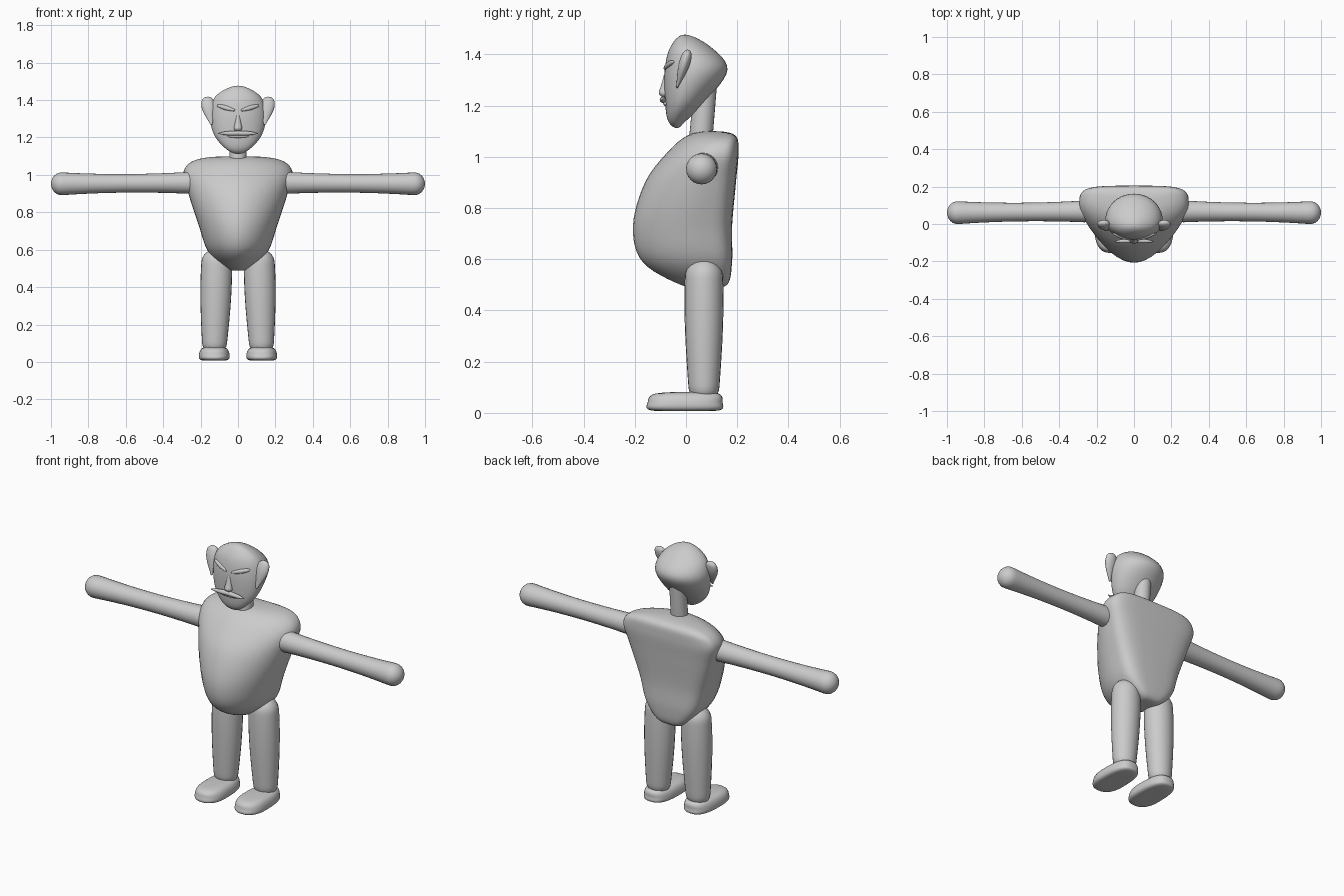
import bpy, bmesh, math
from mathutils import Vector

if "Cube" in bpy.data.objects:
    bpy.data.objects.remove(bpy.data.objects["Cube"])

clay = bpy.data.materials.new("plain_grey")
clay.use_nodes = True
clay.diffuse_color = (0.6, 0.6, 0.6, 1)
clay.node_tree.nodes["Principled BSDF"].inputs["Base Color"].default_value = clay.diffuse_color


def skin(name, rings):
    """Join rings of points into one smooth closed surface."""
    bm = bmesh.new()
    loops = [[bm.verts.new(point) for point in ring] for ring in rings]
    for lower, upper in zip(loops, loops[1:]):
        for k in range(len(lower)):
            bm.faces.new((lower[k - 1], lower[k], upper[k], upper[k - 1]))
    bmesh.ops.remove_doubles(bm, verts=bm.verts, dist=0.0002)
    bmesh.ops.recalc_face_normals(bm, faces=bm.faces)
    mesh = bpy.data.meshes.new(name)
    bm.to_mesh(mesh)
    bm.free()
    mesh.materials.append(clay)
    part = bpy.data.objects.new(name, mesh)
    bpy.context.collection.objects.link(part)
    bpy.ops.object.select_all(action="DESELECT")
    part.select_set(True)
    bpy.context.view_layer.objects.active = part
    bpy.ops.object.shade_smooth_by_angle(angle=math.radians(50))


def smooth_path(stations, steps):
    """Smooth curve through the stations, rounded over the pole at each end."""
    def beyond(station):
        height, width, front, back = station
        return height, -width, back, front

    points = [beyond(stations[1]), *stations, beyond(stations[-2])]
    for quad in zip(points, points[1:], points[2:], points[3:]):
        for k in range(steps):
            t = k / steps
            yield [b + t / 2 * (c - a + t * (2 * a - 5 * b + 4 * c - d + t * (3 * (b - c) + d - a)))
                   for a, b, c, d in zip(*quad)]
    yield stations[-1]


def body(name, stations, centre=0, front_power=2, back_power=2, widest=0.5, segments=40):
    """Upright form from stations of height, half width, front and back."""
    rings = []
    for height, width, front, back in smooth_path(stations, steps=6):
        middle = front + widest * (back - front)
        ring = []
        for k in range(segments):
            angle = math.tau * k / segments
            c, s = math.cos(angle), math.sin(angle)
            edge, power = (back, back_power) if s > 0 else (front, front_power)
            x = math.copysign(abs(c) ** (2 / power), c) * width
            y = middle + abs(s) ** (2 / power) * (edge - middle)
            ring.append((centre + x, y, height))
        rings.append(ring)
    skin(name, rings)


def limb(name, start, end, radii, wide=1.0, segments=24, steps=32):
    """Round-ended tube whose radius blends smoothly through the given radii."""
    start, end = Vector(start), Vector(end)
    length = (end - start).length
    along = (end - start) / length
    across = Vector((1, 0, 0)) if abs(along.z) > abs(along.x) else Vector((0, 1, 0))
    other = along.cross(across).normalized()
    across = other.cross(along)
    order = len(radii) - 1
    rings = []
    for i in range(steps + 1):
        t = (1 - math.cos(math.pi * i / steps)) / 2
        radius = sum(math.comb(order, n) * t ** n * (1 - t) ** (order - n) * r
                     for n, r in enumerate(radii))
        gap = min(1, min(t, 1 - t) * length / radius)
        radius *= math.sqrt(max(0, gap * (2 - gap)))
        ring = []
        for k in range(segments):
            angle = math.tau * k / segments
            offset = across * math.cos(angle) * wide + other * math.sin(angle)
            ring.append(start + along * length * t + offset * radius)
        rings.append(ring)
    skin(name, rings)


# Pot-bellied torso with a flat back
body("torso", [
    (0.49, 0, 0.08, 0.08),
    (0.5, 0.07, -0.02, 0.16),
    (0.59, 0.16, -0.17, 0.18),
    (0.73, 0.21, -0.207, 0.18),
    (0.9, 0.265, -0.16, 0.195),
    (1.02, 0.29, -0.07, 0.205),
    (1.085, 0.21, 0.01, 0.19),
    (1.1, 0, 0.1, 0.1),
], front_power=1.85, back_power=4, widest=0.66)

# Egg-shaped head with the skull swept back
body("head", [
    (1.112, 0, -0.035, -0.035),
    (1.14, 0.065, -0.07, 0),
    (1.22, 0.13, -0.082, 0.08),
    (1.34, 0.153, -0.083, 0.162),
    (1.43, 0.11, -0.06, 0.095),
    (1.477, 0, -0.005, -0.005),
], widest=0.42)

limb("neck", (0, 0.055, 1.04), (0, 0.08, 1.32), radii=(0.046, 0.044))
limb("nose", (0, -0.075, 1.325), (0, -0.086, 1.232), radii=(0.01, 0.014, 0.028))
limb("lower_lip", (-0.055, -0.08, 1.207), (0.055, -0.08, 1.207), radii=(0.004, 0.014, 0.004))

for side, label in ((1, "left_"), (-1, "right_")):
    # Arms held straight out
    limb(label + "arm", (side * 0.2, 0.068, 0.958), (side, 0.06, 0.952),
         radii=(0.062, 0.045, 0.045, 0.065))

    # Legs and flat-soled feet
    limb(label + "leg", (side * 0.112, 0.07, 0.606), (side * 0.127, 0.07, 0.04),
         radii=(0.07, 0.085, 0.07, 0.056), wide=1.1)
    body(label + "foot", [
        (0.008, 0, 0, 0),
        (0.01, 0.07, -0.138, 0.13),
        (0.04, 0.082, -0.15, 0.143),
        (0.075, 0.062, -0.12, 0.128),
        (0.082, 0, 0.03, 0.03),
    ], centre=side * 0.127, front_power=2.4, back_power=2.8, widest=0.4)

    # Leaf-shaped ears leaning back
    limb(label + "ear", (side * 0.142, -0.036, 1.268), (side * 0.167, 0.01, 1.417),
         radii=(0.003, 0.012, 0.034, 0.012), wide=1.7)

    # Frowning brows, small eyes and moustache wings
    limb(label + "brow", (side * 0.016, -0.084, 1.344), (side * 0.112, -0.05, 1.372),
         radii=(0.004, 0.014, 0.016, 0.005))
    limb(label + "eye", (side * 0.03, -0.076, 1.344), (side * 0.092, -0.056, 1.35),
         radii=(0.003, 0.013, 0.003))
    limb(label + "moustache", (side * -0.01, -0.088, 1.223), (side * 0.106, -0.094, 1.222),
         radii=(0.012, 0.014, 0.012, 0.002))
